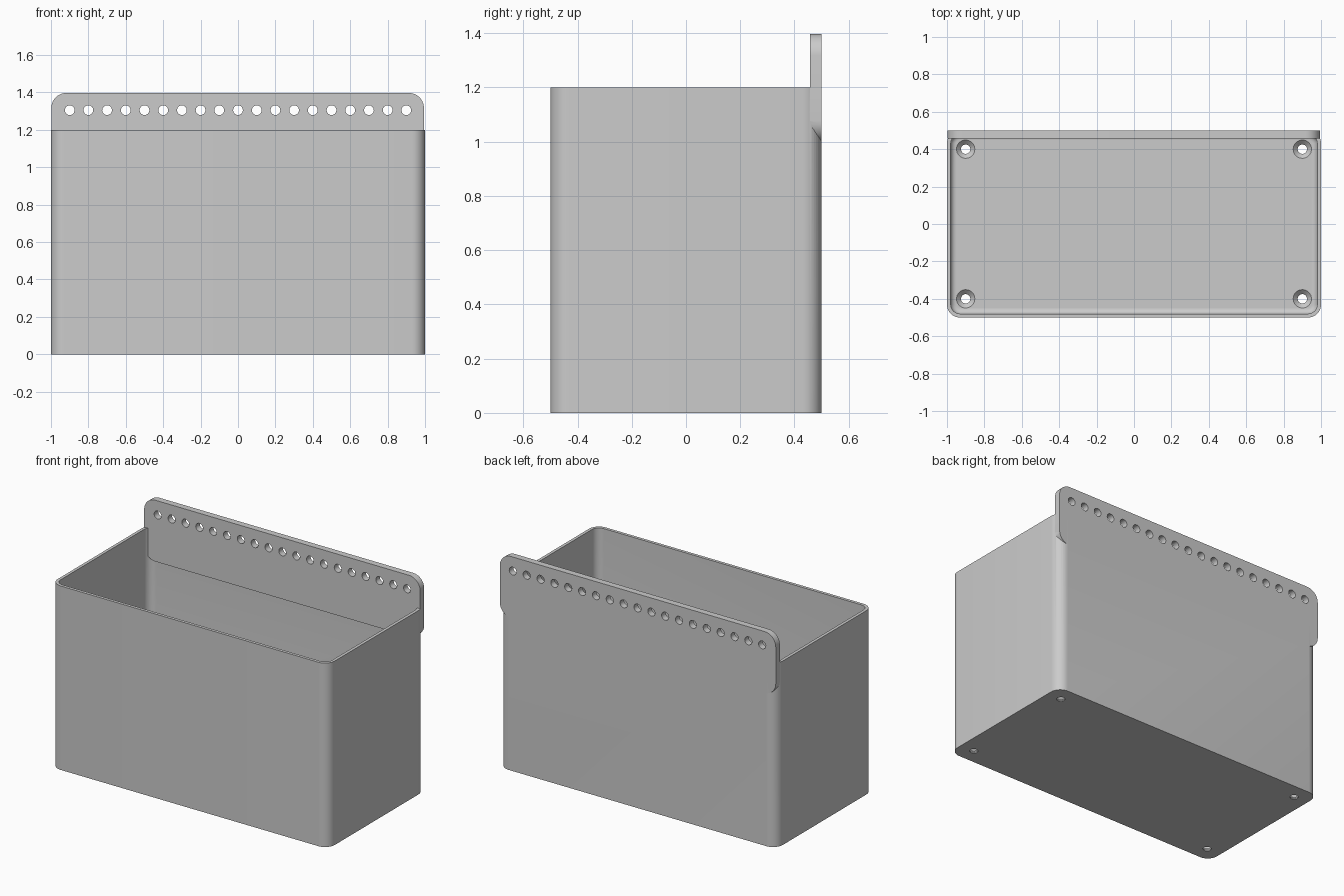
import bpy, bmesh, math
from mathutils import Matrix, Vector

if "Cube" in bpy.data.objects:
    bpy.data.objects.remove(bpy.data.objects["Cube"], do_unlink=True)

grey = bpy.data.materials.new("light grey")
grey.use_nodes = True
colour = (0.6, 0.6, 0.6, 1)
grey.diffuse_color = colour
grey.node_tree.nodes["Principled BSDF"].inputs["Base Color"].default_value = colour


def rounded_rect(half_x, half_y, radius, steps=10):
    """Outline of a rounded rectangle, counter-clockwise."""
    points = []
    for corner, (sx, sy) in enumerate([(1, 1), (-1, 1), (-1, -1), (1, -1)]):
        for i in range(steps + 1):
            a = (corner + i / steps) * math.pi / 2
            points.append((sx * (half_x - radius) + radius * math.cos(a),
                           sy * (half_y - radius) + radius * math.sin(a)))
    return points


def add_loft(bm, rings):
    """Skin a stack of (outline, height) rings and cap both ends."""
    loops = [[bm.verts.new((x, y, z)) for x, y in outline] for outline, z in rings]
    for low, high in zip(loops, loops[1:]):
        for i in range(len(low)):
            j = (i + 1) % len(low)
            bm.faces.new((low[i], low[j], high[j], high[i]))
    bm.faces.new(loops[0][::-1])
    bm.faces.new(loops[-1])


def make_object(name, bm):
    bmesh.ops.recalc_face_normals(bm, faces=bm.faces)
    mesh = bpy.data.meshes.new(name)
    bm.to_mesh(mesh)
    bm.free()
    mesh.materials.append(grey)
    obj = bpy.data.objects.new(name, mesh)
    bpy.context.collection.objects.link(obj)
    return obj


def boolean(target, other, operation):
    mod = target.modifiers.new(operation.title(), 'BOOLEAN')
    mod.operation, mod.solver, mod.object = operation, 'EXACT', other
    bpy.context.view_layer.objects.active = target
    bpy.ops.object.modifier_apply(modifier=mod.name)
    bpy.data.objects.remove(other, do_unlink=True)


WALL, FLOOR, HEIGHT, CORNER, FILLET = 0.02, 0.03, 1.2, 0.07, 0.03

# Open box: solid outer body, with a rim and an inner cavity
bm = bmesh.new()
outer = rounded_rect(1, 0.5, CORNER)
cavity = []
for i in range(7):
    a = i / 6 * math.pi / 2
    inset = WALL + FILLET * (1 - math.sin(a))
    cavity.append((rounded_rect(1 - inset, 0.5 - inset, CORNER - inset),
                   FLOOR + FILLET * (1 - math.cos(a))))
cavity.append((cavity[-1][0], HEIGHT))
# One continuous skin: base, outer wall, rim, inner wall, fillet, floor
add_loft(bm, [(outer, 0), (outer, HEIGHT)] + cavity[::-1])
planter = make_object("box_with_hanging_rail", bm)

# Rounded hanging plate along the back
bm = bmesh.new()
plate_outline = rounded_rect(0.996, 0.2, 0.08)
add_loft(bm, [(plate_outline, 0), (plate_outline, 0.042)])
bmesh.ops.transform(bm, verts=bm.verts, matrix=Matrix.Translation((-0.002, 0.5, 1.197))
                    @ Matrix.Rotation(math.pi / 2, 4, 'X'))
boolean(planter, make_object("hanging_plate", bm), 'UNION')

# Row of round holes through the plate
bm = bmesh.new()
for i in range(-9, 10):
    bmesh.ops.create_cone(bm, segments=24, radius1=0.026, radius2=0.026, depth=0.2,
                          cap_ends=True, matrix=Matrix.Translation((i / 10, 0.48, 1.305))
                          @ Matrix.Rotation(math.pi / 2, 4, 'X'))
boolean(planter, make_object("plate_hole_cutter", bm), 'DIFFERENCE')

# Countersunk screw holes in the floor corners
bm = bmesh.new()
for x in (-0.9, 0.9):
    for y in (-0.4, 0.4):
        start = len(bm.verts)
        screw = [(0.025, -0.1), (0.025, 0.006), (0.049, FLOOR), (0.049, 0.1)]
        add_loft(bm, [([(x + r * math.cos(k * math.pi / 16), y + r * math.sin(k * math.pi / 16))
                        for k in range(32)], z) for r, z in screw])
boolean(planter, make_object("screw_hole_cutter", bm), 'DIFFERENCE')

# Smooth rounded corners, crisp edges
bpy.ops.object.select_all(action='DESELECT')
planter.select_set(True)
bpy.context.view_layer.objects.active = planter
bpy.ops.object.shade_smooth_by_angle(angle=math.radians(30))
